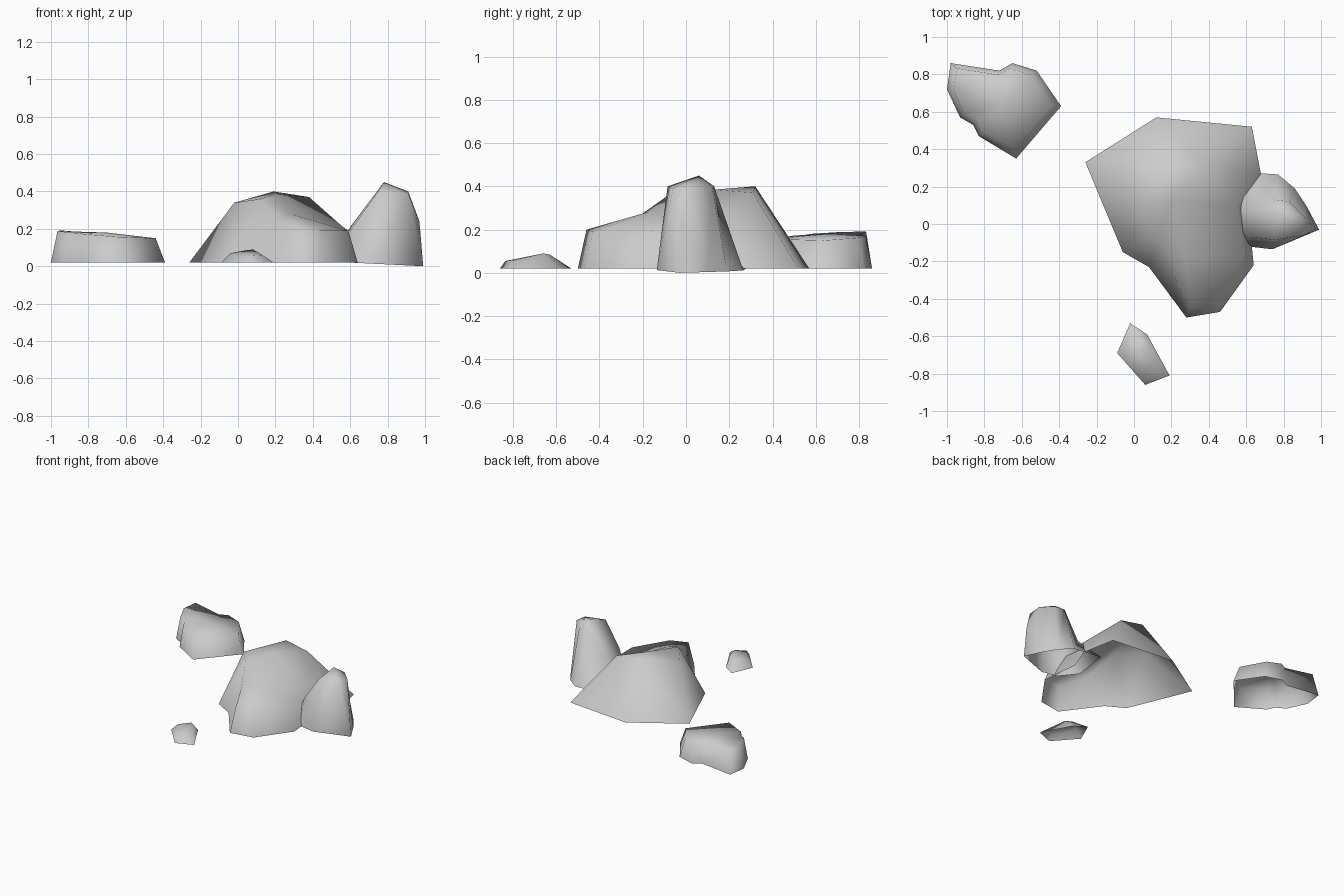
import bpy
import bmesh
from mathutils import Vector
from mathutils.geometry import delaunay_2d_cdt

# Remove the default cube only
default_cube = bpy.data.objects.get("Cube")
if default_cube:
    bpy.data.objects.remove(default_cube, do_unlink=True)

# One plain stone colour for every rock
STONE_COLOUR = (0.6, 0.6, 0.6, 1.0)
stone = bpy.data.materials.new("stone_grey")
stone.use_nodes = True
stone.diffuse_color = STONE_COLOUR
stone.node_tree.nodes["Principled BSDF"].inputs["Base Color"].default_value = STONE_COLOUR
stone.node_tree.nodes["Principled BSDF"].inputs["Roughness"].default_value = 0.9


def loop_edges(start, count):
    """Closed chain of edges over consecutive points."""
    return [(start + i, start + (i + 1) % count) for i in range(count)]


def inset_rim(outline, factor, height):
    """Pull an outline towards its middle and raise it by a height rule."""
    middle = sum((Vector(p) for p in outline), Vector((0, 0))) / len(outline)
    rim = []
    for point in outline:
        p = middle + (Vector(point) - middle) * factor
        rim.append((p.x, p.y, height(p.x, p.y)))
    return rim


def make_rock(name, outline, rim, peaks, ground):
    """Drape a faceted skin over a ground outline, an upper rim and inner peaks.

    The skin has no underside. The ground rule gives the foot height at each x.
    """
    points = [(x, y, ground(x)) for x, y in outline] + list(rim) + list(peaks)
    flat = [Vector((x, y)) for x, y, z in points]
    edges = loop_edges(0, len(outline)) + loop_edges(len(outline), len(rim))
    verts, _, faces, sources, _, _ = delaunay_2d_cdt(flat, edges, [], 1, 1e-5)

    bm = bmesh.new()
    skin = []
    for co, source in zip(verts, sources):
        z = points[source[0]][2] if source else ground(co.x)
        skin.append(bm.verts.new((co.x, co.y, z)))
    for face in faces:
        new_face = bm.faces.new([skin[i] for i in face])
        new_face.smooth = True
    bm.normal_update()
    for face in bm.faces:
        if face.normal.z < 0:
            face.normal_flip()

    mesh = bpy.data.meshes.new(name)
    bm.to_mesh(mesh)
    bm.free()
    mesh.materials.append(stone)
    rock = bpy.data.objects.new(name, mesh)
    bpy.context.collection.objects.link(rock)
    return rock


def level_ground(x):
    return 0.02


def sloping_ground(x):
    return max(0.0, 0.05 * (1 - x))


# Main boulder: broad hump at the back, lower lobe towards the front
make_rock(
    "main_boulder",
    outline=[(-.26, .33), (-.06, -.15), (.08, -.23), (.28, -.5), (.46, -.47),
             (.64, -.22), (.61, .08), (.68, .26), (.63, .52), (.12, .57)],
    rim=[(-.02, .1, .34), (.12, -.08, .36), (.2, -.25, .24), (.3, -.46, .2),
         (.44, -.43, .19), (.59, -.18, .19), (.55, .1, .22),
         (.38, .31, .37), (.19, .32, .4)],
    peaks=[(.2, .13, .385), (.28, -.18, .28)],
    ground=level_ground,
)

# Upright stone leaning into the boulder's left side
make_rock(
    "upright_stone",
    outline=[(.54, .28), (.5, 0), (.61, -.12), (.74, -.135), (.99, -.03),
             (.92, .1), (.86, .19), (.77, .265)],
    rim=[(.6, .1, .21), (.62, -.07, .22), (.75, -.085, .4), (.91, -.06, .39),
         (.97, -.025, .24), (.91, .04, .4), (.83, .12, .4), (.75, .13, .4)],
    peaks=[(.78, .06, .45)],
    ground=sloping_ground,
)

# Flat-topped rock at the back right
flat_outline = [(-.98, .86), (-1, .72), (-.93, .57), (-.86, .53), (-.83, .47),
                (-.63, .35), (-.39, .63), (-.52, .82), (-.65, .86), (-.72, .82)]
make_rock(
    "flat_rock",
    outline=flat_outline,
    rim=inset_rim(flat_outline, 0.86, lambda x, y: 0.1 - 0.07 * x + 0.03 * y),
    peaks=[(-.7, .65, .18)],
    ground=level_ground,
)

# Small pebble in front
pebble_outline = [(-.02, -.53), (-.09, -.69), (.06, -.86), (.19, -.81), (.07, -.59)]
make_rock(
    "pebble",
    outline=pebble_outline,
    rim=[(.04, -.63, .085), (-.04, -.68, .07), (.065, -.835, .055),
         (.13, -.79, .06), (.08, -.66, .09)],
    peaks=[],
    ground=level_ground,
)
